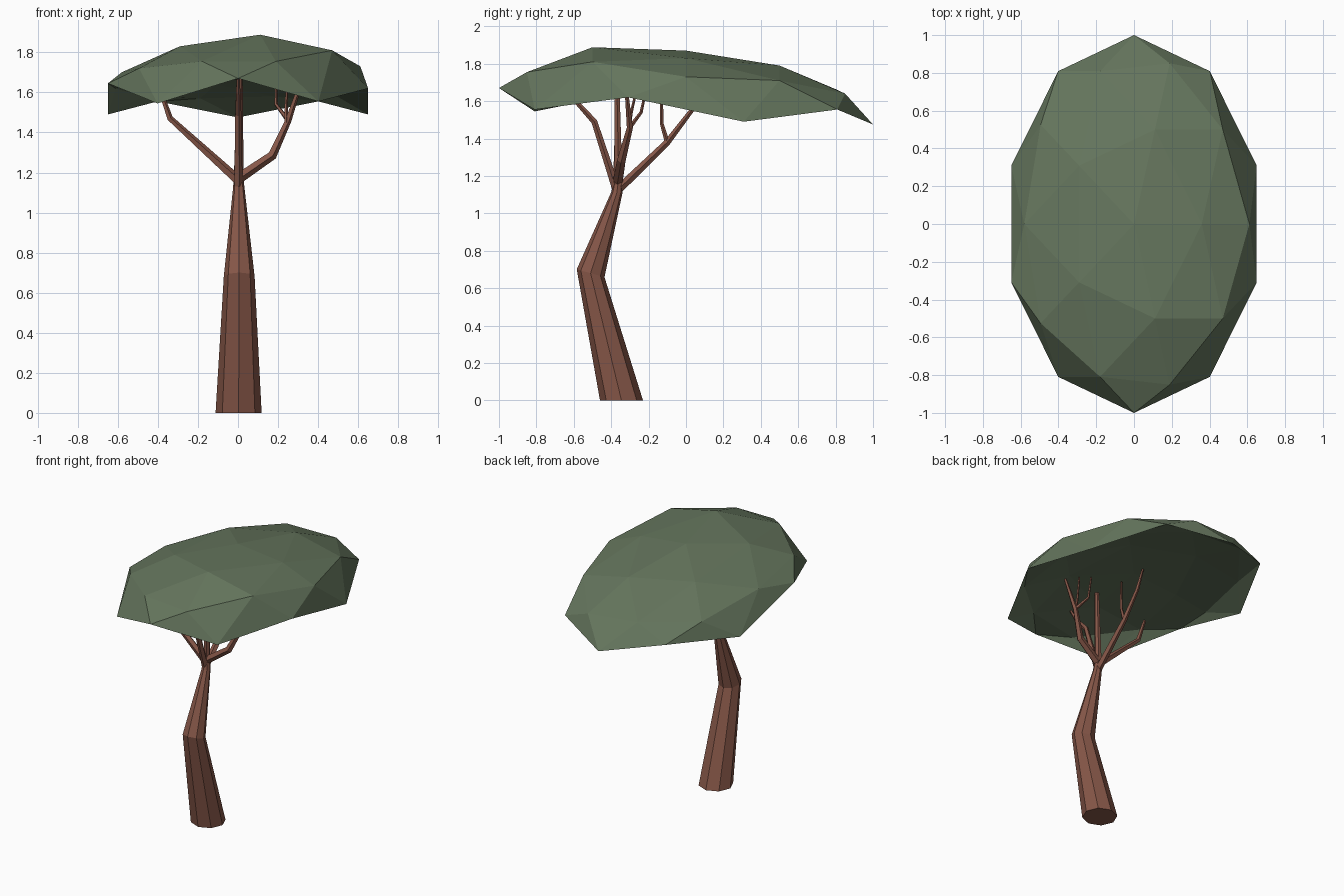
import bpy, bmesh, math
from mathutils import Vector

if "Cube" in bpy.data.objects:
    bpy.data.objects.remove(bpy.data.objects["Cube"])


def material(name, color):
    m = bpy.data.materials.new(name)
    m.diffuse_color = color
    m.use_nodes = True
    m.node_tree.nodes["Principled BSDF"].inputs["Base Color"].default_value = m.diffuse_color
    return m


bark = material("bark", (0.24, 0.095, 0.065, 1))
leaf = material("leaf", (0.13, 0.18, 0.11, 1))


def make_object(name, bm, mat):
    mesh = bpy.data.meshes.new(name)
    bm.to_mesh(mesh)
    bm.free()
    mesh.materials.append(mat)
    ob = bpy.data.objects.new(name, mesh)
    bpy.context.collection.objects.link(ob)
    return ob


def limb(name, path, radii, sides, normals=None):
    """Tapered faceted tube through the path points, capped at both ends."""
    pts = [Vector(p) for p in path]
    bm = bmesh.new()
    rings = []
    for i, (p, r) in enumerate(zip(pts, radii)):
        if normals:
            n = Vector(normals[i]).normalized()
        else:
            n = Vector()
            if i > 0:
                n += (p - pts[i - 1]).normalized()
            if i < len(pts) - 1:
                n += (pts[i + 1] - p).normalized()
            n.normalize()
        u = Vector((1, 0, 0))
        u = (u - n * n.dot(u)).normalized()
        v = n.cross(u)
        ring = []
        for k in range(sides):
            a = 2 * math.pi * k / sides
            ring.append(bm.verts.new(p + r * (u * math.cos(a) + v * math.sin(a))))
        rings.append(ring)
    for a, b in zip(rings, rings[1:]):
        for k in range(sides):
            j = (k + 1) % sides
            bm.faces.new((a[k], a[j], b[j], b[k]))
    bm.faces.new(rings[0][::-1])
    bm.faces.new(rings[-1])
    return make_object(name, bm, bark)


# Leaning, bent trunk
limb("trunk",
     [(0.003, -0.345, 0), (0.006, -0.51, 0.68), (0.004, -0.37, 1.11), (0.003, -0.362, 1.17)],
     [0.115, 0.077, 0.03, 0.024], 8,
     [(0, 0, 1), (0, 0.27, 0.96), (0, 0.1, 1), (0, 0, 1)])

# Main branches spreading from the trunk top
limb("central_branch", [(0.003, -0.362, 1.15), (0.005, -0.362, 1.28), (0.008, -0.37, 1.71)],
     [0.025, 0.022, 0.015], 6)
limb("front_branch", [(0, -0.37, 1.12), (0, -0.49, 1.49), (0, -0.59, 1.60), (0, -0.65, 1.70)],
     [0.023, 0.017, 0.012, 0.008], 5)
limb("back_branch", [(0, -0.37, 1.12), (0, -0.10, 1.38), (0, 0.03, 1.55), (0, 0.09, 1.68)],
     [0.025, 0.018, 0.013, 0.008], 5)
limb("left_branch", [(0, -0.365, 1.16), (-0.34, -0.365, 1.47), (-0.40, -0.37, 1.64)],
     [0.026, 0.016, 0.010], 5)
limb("right_branch", [(0, -0.365, 1.17), (0.17, -0.345, 1.285), (0.25, -0.30, 1.46), (0.32, -0.32, 1.67)],
     [0.028, 0.024, 0.017, 0.009], 5)

# Twigs
limb("back_twig", [(0, -0.10, 1.38), (0, -0.13, 1.48), (0, -0.13, 1.68)],
     [0.014, 0.010, 0.007], 5)
limb("right_twig", [(0.25, -0.30, 1.46), (0.19, -0.24, 1.54), (0.19, -0.21, 1.68)],
     [0.012, 0.009, 0.006], 5)
limb("right_small_twig", [(0.24, -0.31, 1.44), (0.24, -0.29, 1.55), (0.25, -0.26, 1.68)],
     [0.010, 0.008, 0.006], 5)

# Canopy: low-poly sphere with ring heights shaped into a drooping umbrella
# whose lower half is pushed up into a shallow concave underside
bm = bmesh.new()
bmesh.ops.create_icosphere(bm, subdivisions=2, radius=1)
ring_heights = [
    (0.0, [1.49, 1.555, 1.475, 1.555, 1.49, 1.645, 1.545, 1.67, 1.555, 1.62]),
    (0.447, [1.73, 1.64, 1.64, 1.72, 1.755]),
    (0.526, [1.71, 1.66, 1.70, 1.755, 1.81]),
    (0.851, [1.83, 1.79, 1.79, 1.83, 1.888]),
    (1.0, [1.87]),
    (-0.447, [1.58, 1.57, 1.62, 1.65, 1.64]),
    (-0.526, [1.62, 1.58, 1.58, 1.66, 1.68]),
    (-0.851, [1.66, 1.64, 1.66, 1.70, 1.70]),
    (-1.0, [1.69]),
]
rings = [sorted((v for v in bm.verts if abs(v.co.z - level) < 0.03),
                key=lambda v: round(math.degrees(math.atan2(v.co.y, v.co.x))) % 360)
         for level, _ in ring_heights]
for ring, (_, heights) in zip(rings, ring_heights):
    for v, z in zip(ring, heights):
        v.co = (v.co.x * 0.683, v.co.y, z)
make_object("canopy", bm, leaf)
